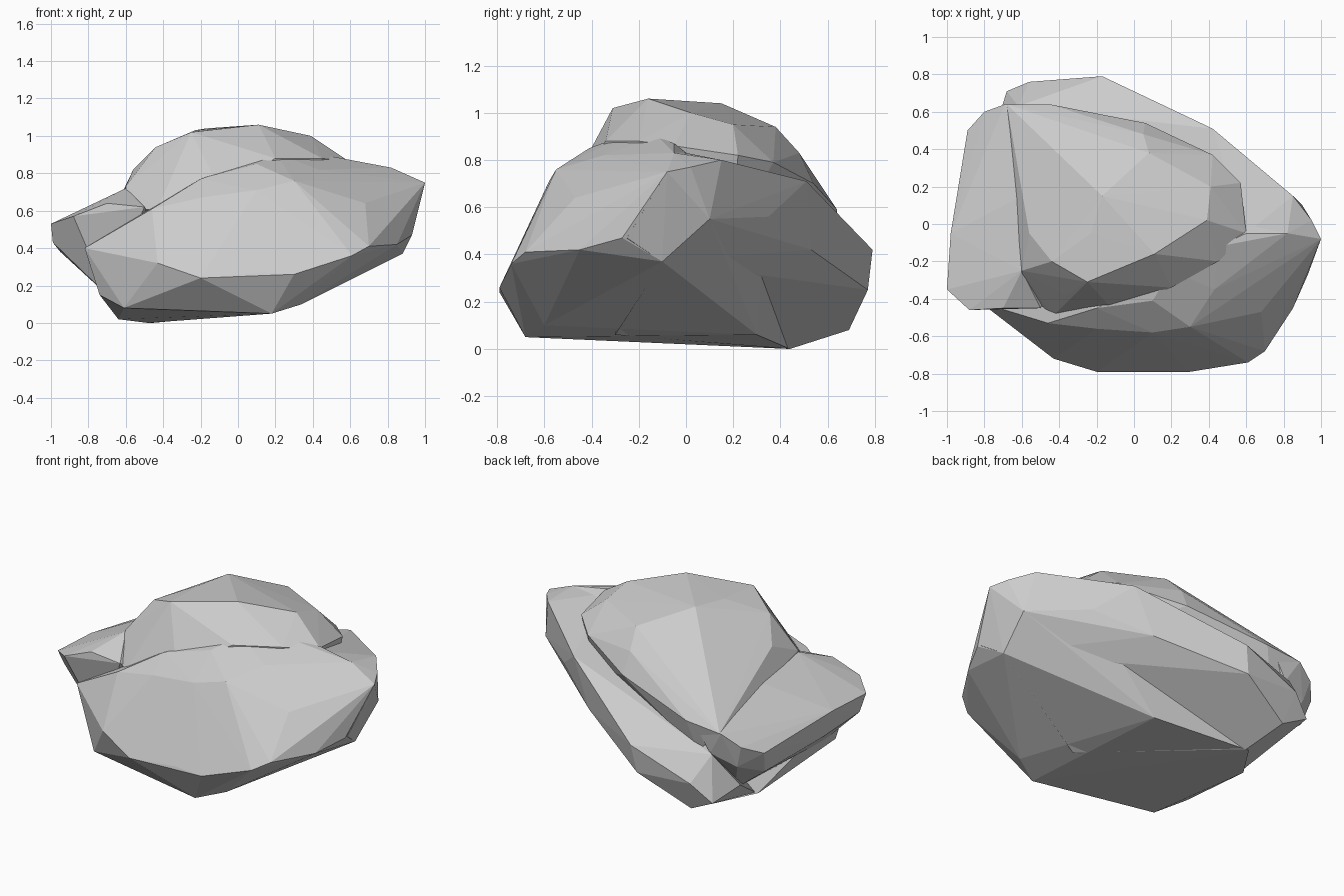
import bpy, bmesh


def facet_block(name, pts):
    """Flat-faced stone mass: the convex hull of its corner points."""
    bm = bmesh.new()
    for p in pts:
        bm.verts.new(p)
    bmesh.ops.convex_hull(bm, input=bm.verts[:])
    loose = [v for v in bm.verts if not v.link_faces]
    bmesh.ops.delete(bm, geom=loose, context='VERTS')
    bmesh.ops.recalc_face_normals(bm, faces=bm.faces[:])
    me = bpy.data.meshes.new(name)
    bm.to_mesh(me)
    bm.free()
    ob = bpy.data.objects.new(name, me)
    bpy.context.collection.objects.link(ob)
    return ob


# Main front mass: lower rim, right flank, underside, upper bench
body = facet_block("boulder", [
    (-.43, -.72, .32), (-.2, -.79, .24), (.12, -.785, .27), (.3, -.79, .26),
    (.61, -.74, .36), (.7, -.68, .41), (.85, -.45, .42), (.93, -.27, .47),
    (1, -.08, .75), (.88, -.1, .37), (.9, .1, .55), (.6, .34, .56),
    (-.61, -.55, .08), (-.64, .2, .02), (.18, -.68, .05), (.34, -.6, .1),
    (-.48, .44, 0), (.1, .3, .06), (-.74, -.42, .15), (-.82, -.42, .4),
    (-.46, -.53, .61), (-.2, -.56, .67), (.1, -.58, .71), (.3, -.55, .76),
    (.68, -.47, .64), (-.2, -.45, .77), (.1, -.41, .85), (.43, -.35, .82),
    (.2, -.25, .91), (.45, -.12, .9), (.6, -.05, .87), (.82, -.05, .83)])

# Raised crown with its long slope to the back left
crown = facet_block("crown", [
    (.11, -.16, 1.06), (-.25, -.31, 1.02), (-.23, -.05, 1.03), (.39, .02, 1.0),
    (-.17, .15, 1.04), (-.44, -.2, .94), (-.56, -.05, .82), (-.6, -.25, .73),
    (-.6, .15, .71), (.08, .38, .94), (.41, .2, .95), (.05, .48, .83),
    (.6, -.05, .86), (.57, .22, .82), (.42, .37, .79), (.06, .54, .7),
    (-.25, .57, .65), (-.45, .64, .59), (-.68, .64, .57),
    (-.36, -.38, .82), (.2, -.34, .88), (.45, -.2, .88),
    (-.43, -.49, .61), (-.1, -.47, .72), (-.6, -.35, .6),
    (-.5, .6, .4), (.5, .2, .5), (0, -.4, .4)])

# Back shelf rising to the right-hand tip, with the undercut below it
shelf = facet_block("back_shelf", [
    (1, -.08, .75), (.95, .02, .77), (.85, .15, .8), (.82, -.05, .83),
    (.42, .51, .71), (.12, .64, .55), (-.17, .79, .42), (-.56, .76, .27),
    (-.68, .71, .16), (.6, -.05, .84), (-.62, .63, .42),
    (.93, -.25, .47), (.88, -.1, .37), (.9, .1, .55), (.6, .35, .56),
    (.3, .53, .42), (0, .66, .34), (-.2, .77, .25), (-.52, .69, .08),
    (-.46, .44, 0), (-.62, .2, .02), (-.74, .52, .22), (.2, -.3, .06)])

# Low overhanging ledge on the left
ledge = facet_block("left_ledge", [
    (-1, -.35, .53), (-.88, -.46, .57), (-.98, -.05, .53), (-.93, .15, .5),
    (-.89, .5, .45), (-.8, .6, .5), (-.69, .64, .57), (-.5, .63, .58),
    (-.6, -.25, .72), (-.6, .15, .69), (-.7, -.45, .64), (-.5, -.45, .62),
    (-.99, -.3, .43), (-.95, 0, .38), (-.86, .45, .31), (-.76, .58, .36),
    (-.85, -.35, .34), (-.7, -.35, .15), (-.62, .4, .12), (-.6, .62, .42),
    (-.3, 0, .4)])

# Fuse the masses into one stone
bpy.context.view_layer.objects.active = body
for part in (crown, shelf, ledge):
    mod = body.modifiers.new("fuse", 'BOOLEAN')
    mod.operation = 'UNION'
    mod.solver = 'EXACT'
    mod.object = part
    bpy.ops.object.modifier_apply(modifier=mod.name)
    bpy.data.objects.remove(part)
